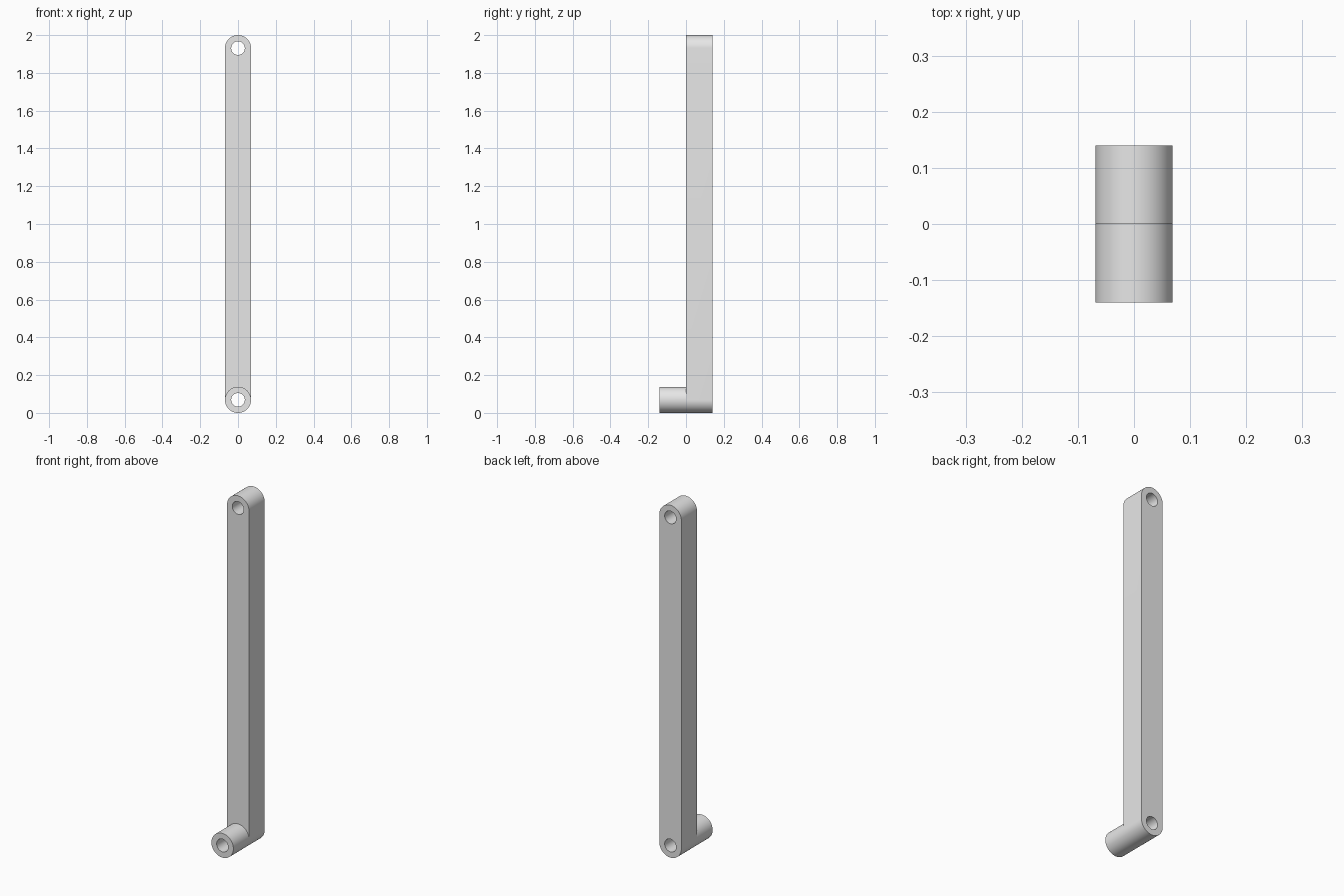
import bpy, bmesh, math

R = 0.069        # end radius of the arm and boss
HOLE = 0.036     # pin hole radius
DEPTH = 0.14     # thickness of the arm, length of the boss
LOW, HIGH = R, 2 - R
SEG = 64

cube = bpy.data.objects.get("Cube")
if cube:
    bpy.data.objects.remove(cube, do_unlink=True)

grey = bpy.data.materials.new("plain grey")
grey.use_nodes = True
grey.diffuse_color = (0.8, 0.8, 0.8, 1)
grey.node_tree.nodes["Principled BSDF"].inputs["Base Color"].default_value = (0.8, 0.8, 0.8, 1)


def arc(z, r, start, end, steps):
    return [(r * math.cos(start + (end - start) * i / steps),
             z + r * math.sin(start + (end - start) * i / steps)) for i in range(steps + 1)]


def prism(name, outline, y0, y1):
    """Extrude an x-z outline from y0 to y1."""
    bm = bmesh.new()
    face = bm.faces.new([bm.verts.new((x, y0, z)) for x, z in outline])
    grown = bmesh.ops.extrude_face_region(bm, geom=[face])["geom"]
    verts = [v for v in grown if isinstance(v, bmesh.types.BMVert)]
    bmesh.ops.translate(bm, verts=verts, vec=(0, y1 - y0, 0))
    bmesh.ops.recalc_face_normals(bm, faces=bm.faces)
    mesh = bpy.data.meshes.new(name)
    bm.to_mesh(mesh)
    bm.free()
    mesh.materials.append(grey)
    obj = bpy.data.objects.new(name, mesh)
    bpy.context.collection.objects.link(obj)
    return obj


def circle(z, r):
    return arc(z, r, 0, 2 * math.pi, SEG)[:-1]


# Long arm with rounded ends
arm = prism("crank_arm",
            arc(HIGH, R, 0, math.pi, SEG // 2) + arc(LOW, R, math.pi, 2 * math.pi, SEG // 2),
            0, DEPTH)

# Boss on the front of the lower end, and the two pin holes
helpers = [
    (prism("pivot_boss", circle(LOW, R), -DEPTH, 0), "UNION"),
    (prism("lower_hole_cutter", circle(LOW, HOLE), -2 * DEPTH, 2 * DEPTH), "DIFFERENCE"),
    (prism("upper_hole_cutter", circle(HIGH, HOLE), -DEPTH, 2 * DEPTH), "DIFFERENCE"),
]
for helper, operation in helpers:
    helper.hide_render = True
    mod = arm.modifiers.new(helper.name, "BOOLEAN")
    mod.object = helper
    mod.operation = operation
    mod.solver = "EXACT"

# Bake the joined shape, then smooth the round walls
bpy.ops.object.select_all(action="DESELECT")
arm.select_set(True)
bpy.context.view_layer.objects.active = arm
bpy.ops.object.convert(target="MESH")
for helper, _ in helpers:
    bpy.data.objects.remove(helper, do_unlink=True)
bpy.ops.object.shade_smooth_by_angle(angle=math.radians(30))
